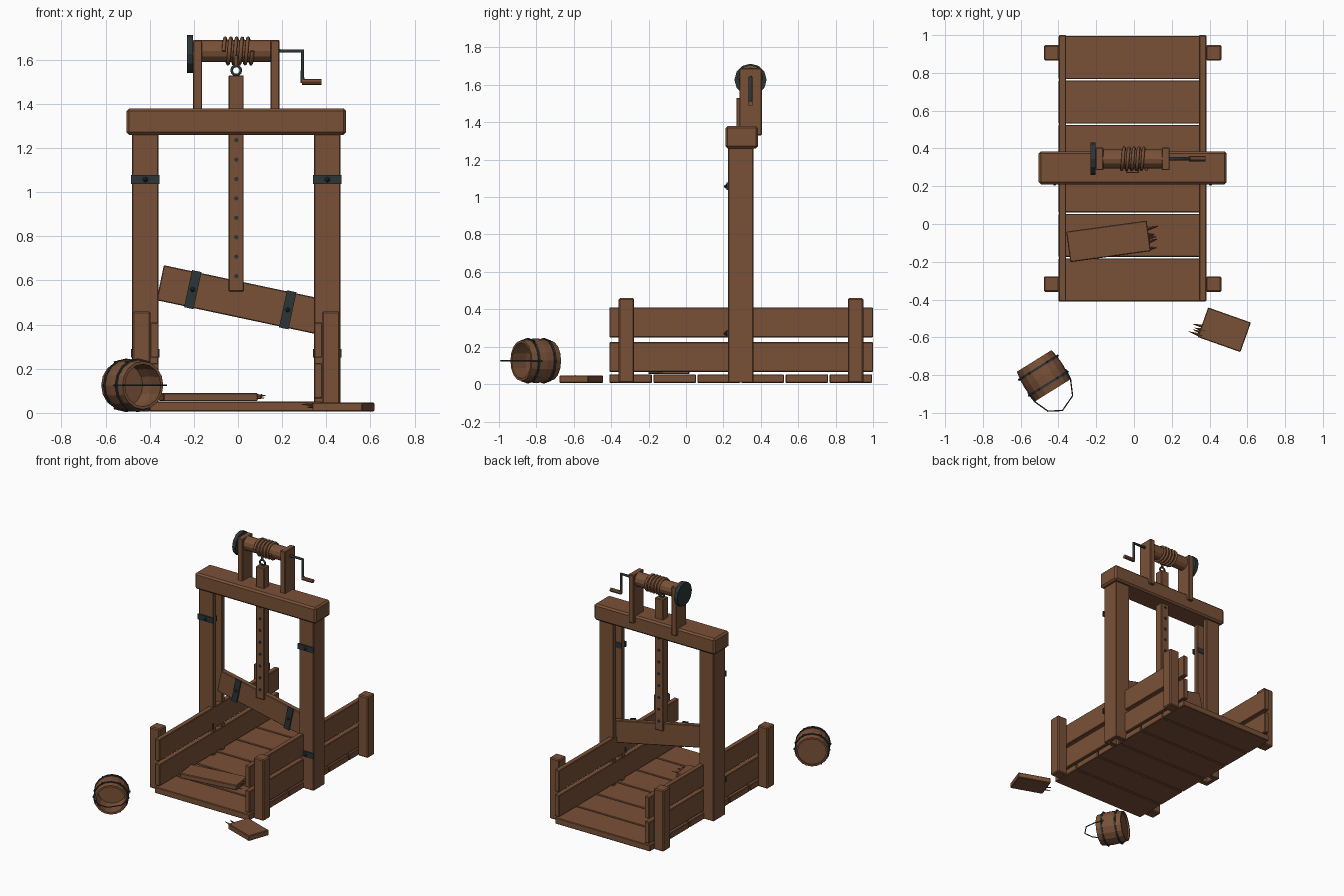
import bpy, bmesh, math, random
from mathutils import Vector, Matrix

random.seed(4)
if "Cube" in bpy.data.objects:
    bpy.data.objects.remove(bpy.data.objects["Cube"])


def material(name, rgb):
    m = bpy.data.materials.new(name)
    m.use_nodes = True
    m.diffuse_color = (*rgb, 1)
    m.node_tree.nodes["Principled BSDF"].inputs["Base Color"].default_value = (*rgb, 1)
    return m


WOOD = material("brown wood", (0.195, 0.083, 0.039))
IRON = material("dark iron", (0.025, 0.036, 0.038))


def finish(name, bm, mat, matrix=None):
    bmesh.ops.recalc_face_normals(bm, faces=bm.faces)
    me = bpy.data.meshes.new(name)
    bm.to_mesh(me)
    bm.free()
    me.materials.append(mat)
    ob = bpy.data.objects.new(name, me)
    if matrix:
        ob.matrix_world = matrix
    bpy.context.collection.objects.link(ob)
    return ob


def box(name, x, y, z, mat=WOOD, bevel=0.004, matrix=None):
    """Bevelled block from (min, max) ranges."""
    bm = bmesh.new()
    bmesh.ops.create_cube(bm, size=1)
    for v in bm.verts:
        v.co = [r[0] + (c + 0.5) * (r[1] - r[0]) for r, c in zip((x, y, z), v.co)]
    if bevel:
        bmesh.ops.bevel(bm, geom=bm.edges[:], offset=bevel, segments=1, affect='EDGES')
    return finish(name, bm, mat, matrix)


def rod(name, a, b, r, mat, sides=10, r2=None):
    """Cylinder or cone between two points."""
    a, b = Vector(a), Vector(b)
    bm = bmesh.new()
    bmesh.ops.create_cone(bm, cap_ends=True, segments=sides, radius1=r,
                          radius2=r if r2 is None else r2, depth=(b - a).length)
    turn = (b - a).to_track_quat('Z', 'Y').to_matrix().to_4x4()
    return finish(name, bm, mat, Matrix.Translation((a + b) / 2) @ turn)


def lathe(name, profile, mat, matrix, sides=16):
    """Closed (radius, height) profile turned around local z."""
    bm = bmesh.new()
    rings = [[bm.verts.new((r * math.cos(t), r * math.sin(t), h)) for r, h in profile]
             for t in (math.tau * i / sides for i in range(sides))]
    n = len(profile)
    for i in range(sides):
        p, q = rings[i], rings[(i + 1) % sides]
        for j in range(n):
            k = (j + 1) % n
            bm.faces.new((p[j], q[j], q[k], p[k]))
    return finish(name, bm, mat, matrix)


def wire(name, points, r, mat, matrix=None):
    cu = bpy.data.curves.new(name, 'CURVE')
    cu.dimensions = '3D'
    cu.bevel_depth = r
    cu.bevel_resolution = 1
    cu.use_fill_caps = True
    s = cu.splines.new('POLY')
    s.points.add(len(points) - 1)
    for p, co in zip(s.points, points):
        p.co = (*co, 1)
    cu.materials.append(mat)
    ob = bpy.data.objects.new(name, cu)
    if matrix:
        ob.matrix_world = matrix
    bpy.context.collection.objects.link(ob)


# Floor planks
for i in range(6):
    y0 = -0.41 + i * 0.2355
    box("floor_plank", (-0.4, 0.38), (y0, y0 + 0.228), (0.006, 0.052))

# Mirrored parts, about the frame's own centre line
MID = -0.0075


def span(side, a, b):
    return tuple(sorted((MID + side * a, MID + side * b)))


for s in (-1, 1):
    # Side walls and their stakes
    for z in ((0.065, 0.225), (0.25, 0.41)):
        box("wall_board", span(s, 0.352, 0.39), (-0.41, 1.0), z)
    for y in (-0.36, 0.865):
        box("wall_stake", span(s, 0.388, 0.47), (y, y + 0.083), (0.006, 0.46), bevel=0.007)
    # Channel post that guides the gate
    box("post_web", span(s, 0.44, 0.472), (0.225, 0.36), (0.008, 1.28))
    box("post_front_flange", span(s, 0.353, 0.472), (0.225, 0.262), (0.008, 1.28))
    box("post_back_flange", span(s, 0.353, 0.472), (0.325, 0.36), (0.008, 1.28))
    # Iron straps on both faces of the front flange
    xm = MID + s * 0.4125
    for z in (0.27, 1.057):
        zz = (z - 0.02, z + 0.02)
        box("post_strap", span(s, 0.348, 0.477), (0.216, 0.226), zz, IRON, 0)
        box("inner_strap", span(s, 0.353, 0.439), (0.261, 0.267), zz, IRON, 0)
        rod("strap_bolt", (xm, 0.217, z), (xm, 0.203, z), 0.013, IRON, 8, 0.004)
        rod("inner_bolt", (xm, 0.266, z), (xm, 0.274, z), 0.011, IRON, 8, 0.004)
    # Winch upright
    box("winch_upright", span(s, 0.155, 0.196), (0.285, 0.405), (1.33, 1.69))

box("top_beam", (-0.505, 0.49), (0.21, 0.385), (1.26, 1.38), bevel=0.012)

# Tilted gate with straps
tilt = Matrix.Translation((0.019, 0.3, 0.511)) @ Matrix.Rotation(math.radians(12), 4, 'Y')
box("gate_board", (-0.38, 0.38), (-0.02, 0.02), (-0.081, 0.081), matrix=tilt)
for x in (-0.229, 0.211):
    box("gate_strap", (x - 0.022, x + 0.022), (-0.03, -0.018), (-0.086, 0.086), IRON, 0, tilt)
    rod("gate_bolt", tilt @ Vector((x, -0.029, 0)), tilt @ Vector((x, -0.042, 0)),
        0.012, IRON, 8, 0.004)

# Lifting bar with pegs and ring
box("lifting_bar", (-0.042, 0.026), (0.269, 0.332), (0.55, 1.53))
for i in range(8):
    z = 0.62 + i * 0.088
    rod("bar_peg", (-0.008, 0.263, z), (-0.008, 0.338, z), 0.01, IRON, 8)
ring = [(-0.008 + 0.021 * math.sin(t), 0.3, 1.552 + 0.021 * math.cos(t))
        for t in (math.tau * i / 12 for i in range(13))]
wire("bar_ring", ring, 0.007, IRON)

# Winch drum, rope, wheel and crank
AY, AZ = 0.345, 1.64
rod("winch_drum", (-0.17, AY, AZ), (0.155, AY, AZ), 0.05, WOOD, 12)
coil = []
for i in range(5 * 12 + 1):
    t = math.tau * i / 12
    coil.append((-0.065 + 0.13 * i / 60, AY - 0.057 * math.cos(t), AZ + 0.057 * math.sin(t)))
wire("rope_coil", coil, 0.009, WOOD)
wire("rope_drop", [(-0.008, AY - 0.053, AZ - 0.02), (-0.008, 0.3, 1.575)], 0.009, WOOD)
rod("iron_wheel", (-0.23, AY, 1.627), (-0.203, AY, 1.627), 0.086, IRON, 12)
wire("crank", [(0.15, AY, AZ), (0.292, AY, AZ), (0.292, AY, 1.495)], 0.01, IRON)
rod("crank_handle", (0.29, AY, 1.5), (0.378, AY, 1.5), 0.014, WOOD, 8)


# Broken boards with splintered ends
def broken_board(name, place, angle, length, width, z, splinter_y):
    m = Matrix.Translation((*place, 0)) @ Matrix.Rotation(math.radians(angle), 4, 'Z')
    h = length / 2
    box(name, (-h, h), (-width / 2, width / 2), z, matrix=m)
    for y in splinter_y:
        zc = random.uniform(z[0] + 0.012, z[1] - 0.008)
        tip = (h + random.uniform(0.03, 0.06), y + random.uniform(-0.015, 0.015),
               zc + random.uniform(-0.005, 0.018))
        rod("splinter", m @ Vector((h - 0.02, y, zc)), m @ Vector(tip), 0.011, WOOD, 4, 0.001)


broken_board("broken_board_large", (-0.135, -0.092), 7.8, 0.43, 0.163, (0.053, 0.09),
             (-0.065, -0.035, -0.01, 0.01, 0.035))
broken_board("broken_board_small", (0.478, -0.56), 160.5, 0.24, 0.166, (0.006, 0.046),
             (0.02, 0.04, 0.055, 0.07))

# Bucket lying on its side; local z points out of the mouth
axis = Vector((0.53, -0.85, 0)).normalized()
side = Vector((-axis.y, axis.x, 0))
lie = Matrix((side, axis.cross(side), axis)).transposed().to_4x4()
lie = Matrix.Translation((-0.431, -0.881, 0.125)) @ lie
D = 0.184
lathe("bucket_staves", [(0.108, -D), (0.116, -0.75 * D), (0.119, -D / 2), (0.116, -D / 4),
                        (0.109, 0), (0.096, 0), (0.105, -D / 2), (0.096, -D)], WOOD, lie)
rod("bucket_base", lie @ Vector((0, 0, 0.012 - D)), lie @ Vector((0, 0, 0.024 - D)),
    0.101, WOOD, 16)
for z in (-0.77 * D, -0.23 * D):
    lathe("bucket_hoop", [(0.112, z - 0.006), (0.121, z - 0.006), (0.121, z + 0.006),
                          (0.112, z + 0.006)], IRON, lie)
    for i in range(6):
        t = math.tau * i / 6
        d = Vector((math.cos(t), math.sin(t), 0))
        up = Vector((0, 0, z))
        rod("hoop_rivet", lie @ (d * 0.117 + up), lie @ (d * 0.125 + up), 0.006, IRON, 6)
bail = [(0.118, -0.06), (0.112, 0), (0.075, 0.08), (-0.012, 0.118), (-0.079, 0.08),
        (-0.112, 0), (-0.118, -0.06)]
wire("bucket_bail", [(x, 0, z) for x, z in bail], 0.004, IRON, lie)
